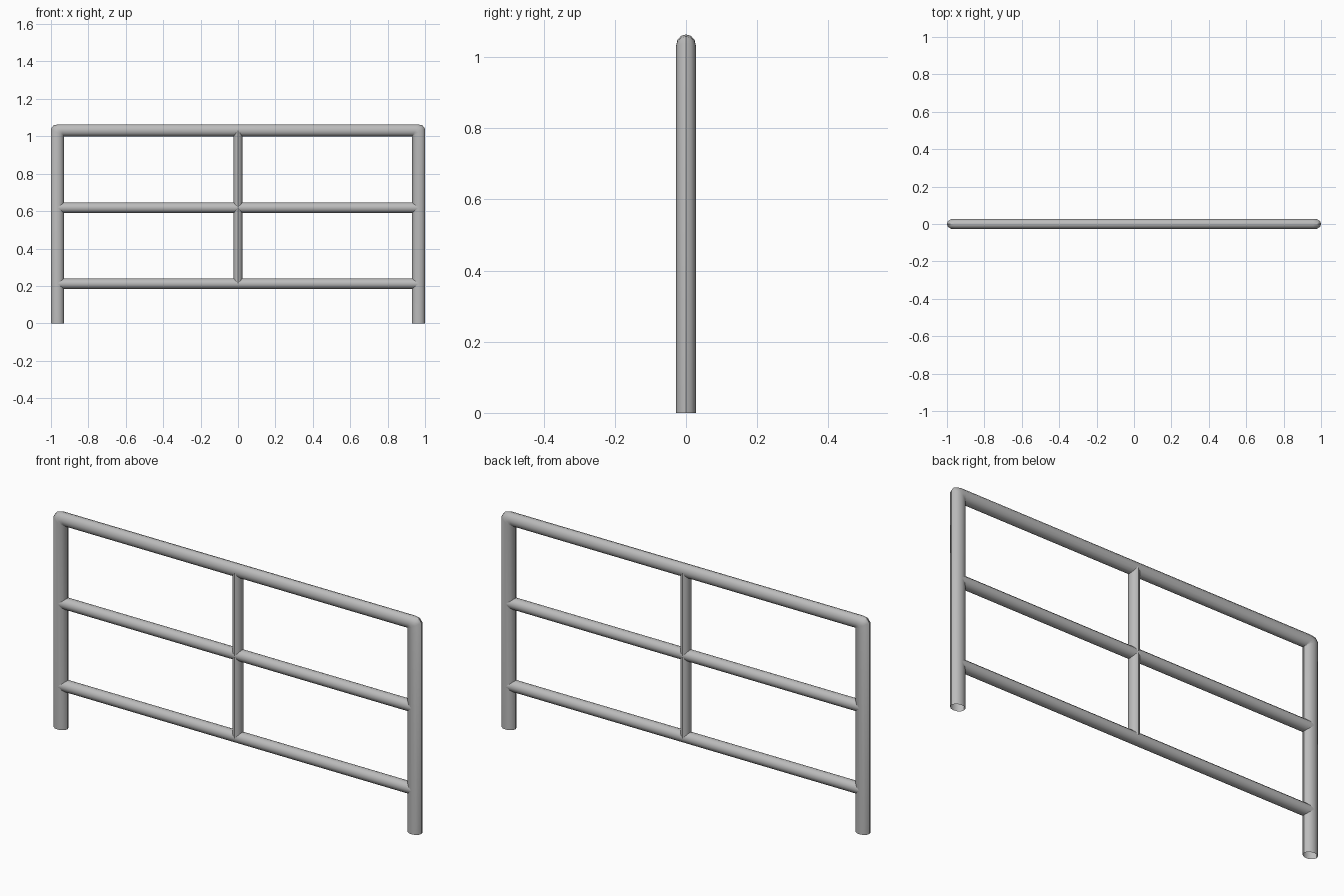
import bpy, bmesh, math

cube = bpy.data.objects.get("Cube")
if cube:
    bpy.data.objects.remove(cube)

SIDES = 12
DEPTH = 0.028          # half thickness of every tube, front to back

metal = bpy.data.materials.new("grey metal")
metal.use_nodes = True
GREY = (0.5, 0.5, 0.5, 1)
metal.diffuse_color = GREY
metal.node_tree.nodes["Principled BSDF"].inputs["Base Color"].default_value = GREY


def tube(name, spans):
    """Open tube through oval rings, each spanning two (x, z) points."""
    bm = bmesh.new()
    rings = []
    for (ax, az), (bx, bz) in spans:
        ring = []
        for i in range(SIDES):
            a = math.tau * i / SIDES
            t = (1 + math.cos(a)) / 2
            ring.append(bm.verts.new((ax + (bx - ax) * t,
                                      DEPTH * math.sin(a),
                                      az + (bz - az) * t)))
        rings.append(ring)
    for r, s in zip(rings, rings[1:]):
        for i in range(SIDES):
            j = (i + 1) % SIDES
            bm.faces.new((r[i], r[j], s[j], s[i]))
    bmesh.ops.recalc_face_normals(bm, faces=bm.faces)
    mesh = bpy.data.meshes.new(name)
    bm.to_mesh(mesh)
    bm.free()
    mesh.materials.append(metal)
    obj = bpy.data.objects.new(name, mesh)
    bpy.context.collection.objects.link(obj)
    bpy.ops.object.select_all(action="DESELECT")
    obj.select_set(True)
    bpy.context.view_layer.objects.active = obj
    bpy.ops.object.shade_smooth_by_angle(angle=math.radians(35))
    return obj


# Outer frame: two posts and the top rail, bent with softened outer corners
INNER = (-0.93, 1.0)
left = [((-0.93, 0), (-1, 0))]
left += [(INNER, p) for p in ((-1, 1.04), (-0.987, 1.058), (-0.96, 1.064))]
right = [((-a[0], a[1]), (-b[0], b[1])) for a, b in reversed(left)]
tube("outer_frame", left + right)

# Horizontal rails running into the posts
for name, z in (("middle_rail", 0.618), ("lower_rail", 0.212)):
    tube(name, [((x, z - 0.028), (x, z + 0.028)) for x in (-0.965, 0.965)])

# Slim centre upright between the lower and top rails
tube("centre_upright", [((-0.023, z), (0.023, z)) for z in (0.212, 1.03)])
